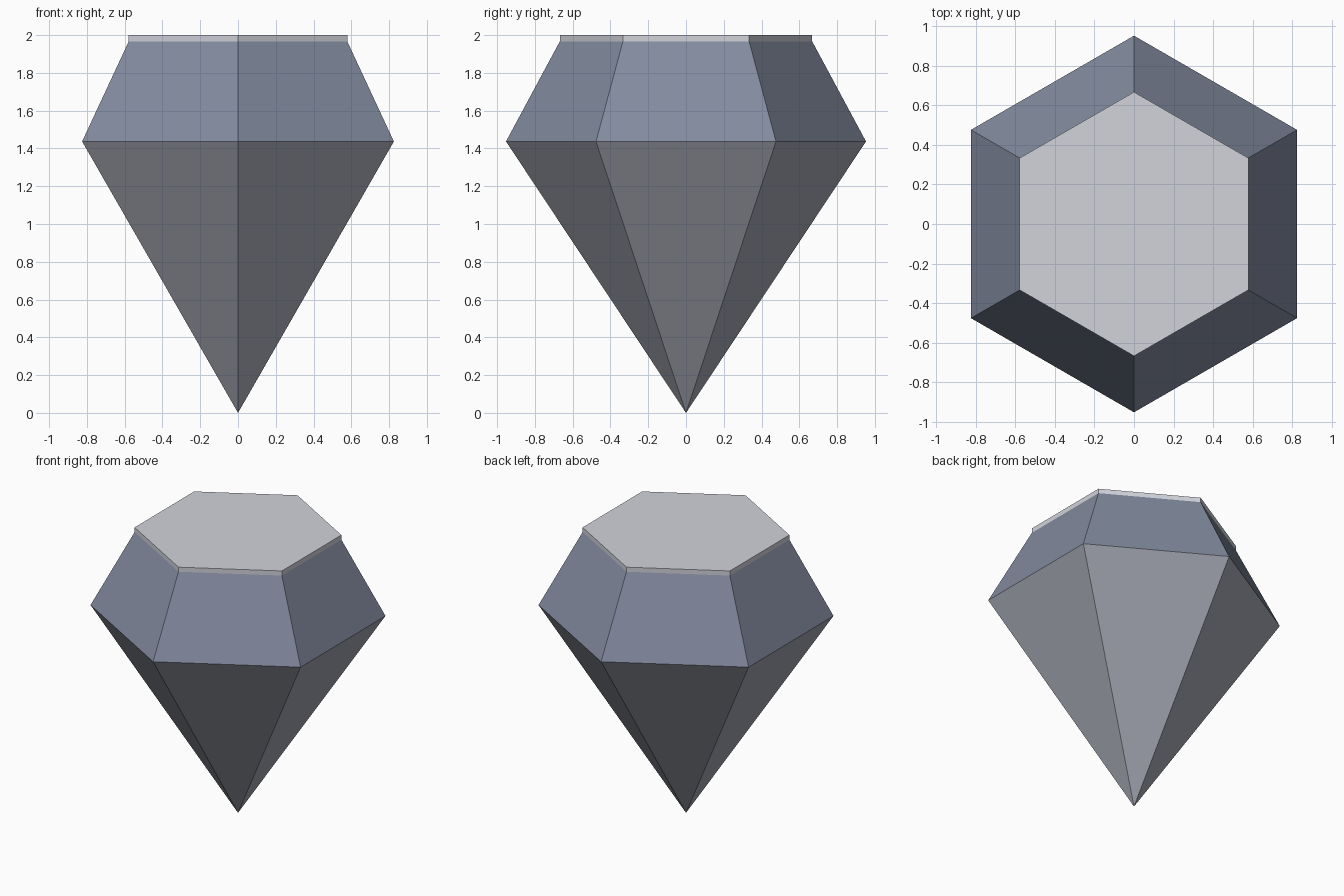
import bpy
import bmesh
from math import cos, sin, pi

SIDES = 6

cube = bpy.data.objects.get("Cube")
if cube:
    bpy.data.objects.remove(cube, do_unlink=True)


def make_material(name, srgb):
    color = tuple((c / 255) ** 2.2 for c in srgb) + (1.0,)
    mat = bpy.data.materials.new(name)
    mat.use_nodes = True
    mat.diffuse_color = color
    mat.node_tree.nodes["Principled BSDF"].inputs["Base Color"].default_value = color
    return mat


def make_ring(bm, radius, z):
    """Hexagon ring with corners on the y axis; zero radius gives a point."""
    if radius == 0:
        return [bm.verts.new((0, 0, z))] * SIDES
    angles = [pi / 2 + 2 * pi * i / SIDES for i in range(SIDES)]
    return [bm.verts.new((radius * cos(a), radius * sin(a), z)) for a in angles]


def make_band(name, lower, upper, mat, capped=False):
    """Flat facets between two (radius, height) rings, with an optional top."""
    bm = bmesh.new()
    low, high = make_ring(bm, *lower), make_ring(bm, *upper)
    for i in range(SIDES):
        j = (i + 1) % SIDES
        corners = [low[i], low[j], high[j], high[i]]
        bm.faces.new(list(dict.fromkeys(corners)))
    if capped:
        bm.faces.new(high)
    mesh = bpy.data.meshes.new(name)
    bm.to_mesh(mesh)
    bm.free()
    mesh.materials.append(mat)
    obj = bpy.data.objects.new(name, mesh)
    bpy.context.collection.objects.link(obj)
    return obj


# Ring sizes from the bottom tip to the flat top
tip = (0, 0)
girdle = (0.953, 1.437)
shoulder = (0.668, 1.967)
top = (0.668, 2.0)

# Pointed lower half, sloping crown and thin pale table
make_band("gem_pavilion", tip, girdle, make_material("grey", (158, 162, 172)))
make_band("gem_crown", girdle, shoulder, make_material("slate_blue", (130, 138, 158)))
make_band("gem_table", shoulder, top, make_material("pale_grey", (208, 210, 218)), capped=True)
